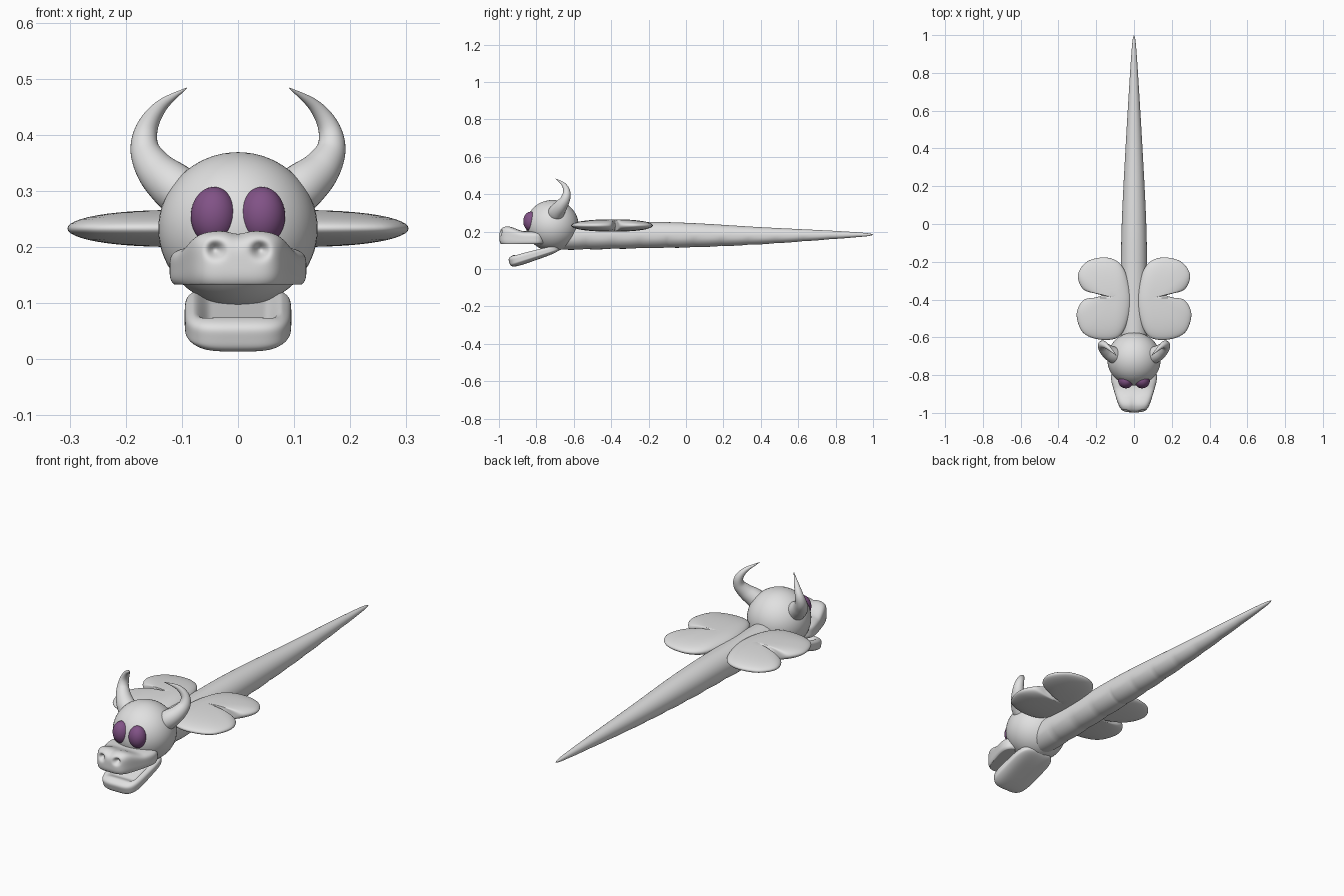
import bpy, bmesh, math
from mathutils import Vector

cube = bpy.data.objects.get("Cube")
if cube:
    bpy.data.objects.remove(cube)


def material(name, rgb):
    m = bpy.data.materials.new(name)
    m.use_nodes = True
    m.diffuse_color = (*rgb, 1)
    m.node_tree.nodes["Principled BSDF"].inputs["Base Color"].default_value = (*rgb, 1)
    return m


GREY = material("light grey", (0.75, 0.75, 0.75))
PURPLE = material("plum purple", (0.22, 0.085, 0.24))


def finish(name, bm, mat=GREY, sharp=50):
    bmesh.ops.recalc_face_normals(bm, faces=bm.faces[:])
    mesh = bpy.data.meshes.new(name)
    bm.to_mesh(mesh)
    bm.free()
    mesh.materials.append(mat)
    obj = bpy.data.objects.new(name, mesh)
    bpy.context.collection.objects.link(obj)
    bpy.ops.object.select_all(action='DESELECT')
    obj.select_set(True)
    bpy.context.view_layer.objects.active = obj
    bpy.ops.object.shade_smooth_by_angle(angle=math.radians(sharp))
    return obj


def ellipsoid(name, centre, radii, mat=GREY):
    bm = bmesh.new()
    bmesh.ops.create_uvsphere(bm, u_segments=48, v_segments=32, radius=1)
    for v in bm.verts:
        v.co = Vector(centre) + v.co * Vector(radii)
    return finish(name, bm, mat)


def rounded_block(name, warp, power=4, cuts=40):
    """Superellipsoid in -1..1, reshaped by a warp function."""
    bm = bmesh.new()
    bmesh.ops.create_cube(bm, size=2)
    bmesh.ops.subdivide_edges(bm, edges=bm.edges[:], cuts=cuts, use_grid_fill=True)
    for v in bm.verts:
        n = sum(abs(c) ** power for c in v.co) ** (1 / power)
        v.co = warp(*(v.co / n))
    return finish(name, bm)


def loft(name, rings):
    """Skin a list of equal-length closed rings and cap both ends."""
    bm = bmesh.new()
    loops = [[bm.verts.new(p) for p in ring] for ring in rings]
    n = len(loops[0])
    for a, b in zip(loops, loops[1:]):
        for i in range(n):
            j = (i + 1) % n
            bm.faces.new((a[i], a[j], b[j], b[i]))
    bm.faces.new(loops[0])
    bm.faces.new(loops[-1])
    return finish(name, bm)


def spline(points, steps, closed=False):
    """Catmull-Rom curve through points of any dimension."""
    n, out = len(points), []
    get = (lambda i: points[i % n]) if closed else (lambda i: points[min(max(i, 0), n - 1)])
    for i in range(n if closed else n - 1):
        for s in range(steps):
            t = s / steps
            out.append([0.5 * (2 * b + (c - a) * t + (2 * a - 5 * b + 4 * c - d) * t * t
                               + (3 * b - a - 3 * c + d) * t ** 3)
                        for a, b, c, d in zip(*(get(i + k) for k in (-1, 0, 1, 2)))])
    return out if closed else out + [list(points[-1])]


def smooth(a, b, x):
    t = min(max((x - a) / (b - a), 0), 1)
    return t * t * (3 - 2 * t)


# Head and snout
ellipsoid("head", (0, -0.715, 0.232), (0.142, 0.141, 0.137))


def snout_shape(u, v, w):
    t = (v + 1) / 2
    top = 0.233 - 0.03 * smooth(0.12, 0.55, t)
    x = u * (0.083 + 0.044 * smooth(0, 0.9, t))
    z = 0.133 + (top - 0.133) * (max(w, -0.7) + 0.7) / 1.7
    y = -0.997 + 0.245 * t
    if w > 0:
        z -= 0.006 * math.exp(-(x / 0.018) ** 2) * (1 - smooth(0.1, 0.5, t))
    if v < -0.3:
        d = math.hypot(abs(x) - 0.04, z - 0.195)
        y += 0.025 * math.exp(-(d / 0.013) ** 2)
    return x, y, z


rounded_block("snout", snout_shape)


# Lower jaw with a scooped upper side
def jaw_shape(u, v, w):
    t = (v + 1) / 2
    if w > 0:
        w -= 0.9 * smooth(0.1, 0.3, t) * (1 - smooth(0.5, 0.85, abs(u))) * w
    half = 0.036 - 0.014 * t
    x = u * (0.095 - 0.012 * smooth(0.3, 1, -w))
    return (x, -0.945 + 0.265 * t - 0.28 * half * w, 0.036 + 0.078 * t + 0.96 * half * w)


rounded_block("lower_jaw", jaw_shape)

# Tapered body with plated underside
profile = [(-0.7, 0.06, 0.18), (-0.66, 0.072, 0.178), (-0.2, 0.069, 0.183), (0.05, 0.063, 0.182),
           (0.4, 0.045, 0.179), (0.8, 0.021, 0.183), (0.96, 0.009, 0.184), (1.0, 0.001, 0.184)]
rings = []
for y, r, cz in spline(profile, 28):
    f = ((y + 0.68) / 0.145) % 1
    bulge = 0.06 * math.sqrt(math.sin(math.pi * f)) - 0.02
    ring = []
    for k in range(48):
        a = math.tau * k / 48
        rr = r * (1 + bulge * smooth(0, 0.5, -math.sin(a)))
        ring.append((rr * math.cos(a), y, cz + rr * math.sin(a)))
    rings.append(ring)
loft("body", rings)

# Paired parts: eyes, horns and two-lobed wings
horn_path = [(0.085, -0.70, 0.285, 0.045), (0.115, -0.69, 0.308, 0.043), (0.147, -0.668, 0.338, 0.035),
             (0.166, -0.645, 0.375, 0.026), (0.161, -0.638, 0.415, 0.019),
             (0.135, -0.655, 0.453, 0.011), (0.092, -0.697, 0.483, 0.001)]
wing_outline = [(0.015, -0.40), (0.04, -0.27), (0.085, -0.2), (0.16, -0.177), (0.25, -0.2),
                (0.297, -0.27), (0.27, -0.345), (0.205, -0.368), (0.172, -0.378), (0.205, -0.389),
                (0.27, -0.405), (0.304, -0.48), (0.27, -0.575), (0.18, -0.612), (0.085, -0.6),
                (0.035, -0.52)]

for side, s in (("left", 1), ("right", -1)):
    ellipsoid(side + "_eye", (s * 0.043, -0.83, 0.255), (0.041, 0.04, 0.052), PURPLE)

    path = spline(horn_path, 8)
    rings = []
    for i, (x, y, z, r) in enumerate(path):
        a, b = path[max(i - 1, 0)], path[min(i + 1, len(path) - 1)]
        d = (Vector(b[:3]) - Vector(a[:3])).normalized()
        e1 = d.cross(Vector((0, 1, 0))).normalized()
        e2 = d.cross(e1)
        pts = [Vector((x, y, z)) + r * (e1 * math.cos(q) + e2 * math.sin(q))
               for q in (math.tau * k / 24 for k in range(24))]
        rings.append([(s * p.x, p.y, p.z) for p in pts])
    loft(side + "_horn", rings)

    edge = spline(wing_outline, 6, closed=True)
    cx, cy = 0.10, -0.39
    rings = []
    for k in range(1, 24):
        a = math.pi * k / 24
        size, h = math.sin(a) ** 0.85, -0.033 * math.cos(a)
        rings.append([(s * (cx + (x - cx) * size), cy + (y - cy) * size, 0.233 + h)
                      for x, y in edge])
    loft(side + "_wing", rings)
